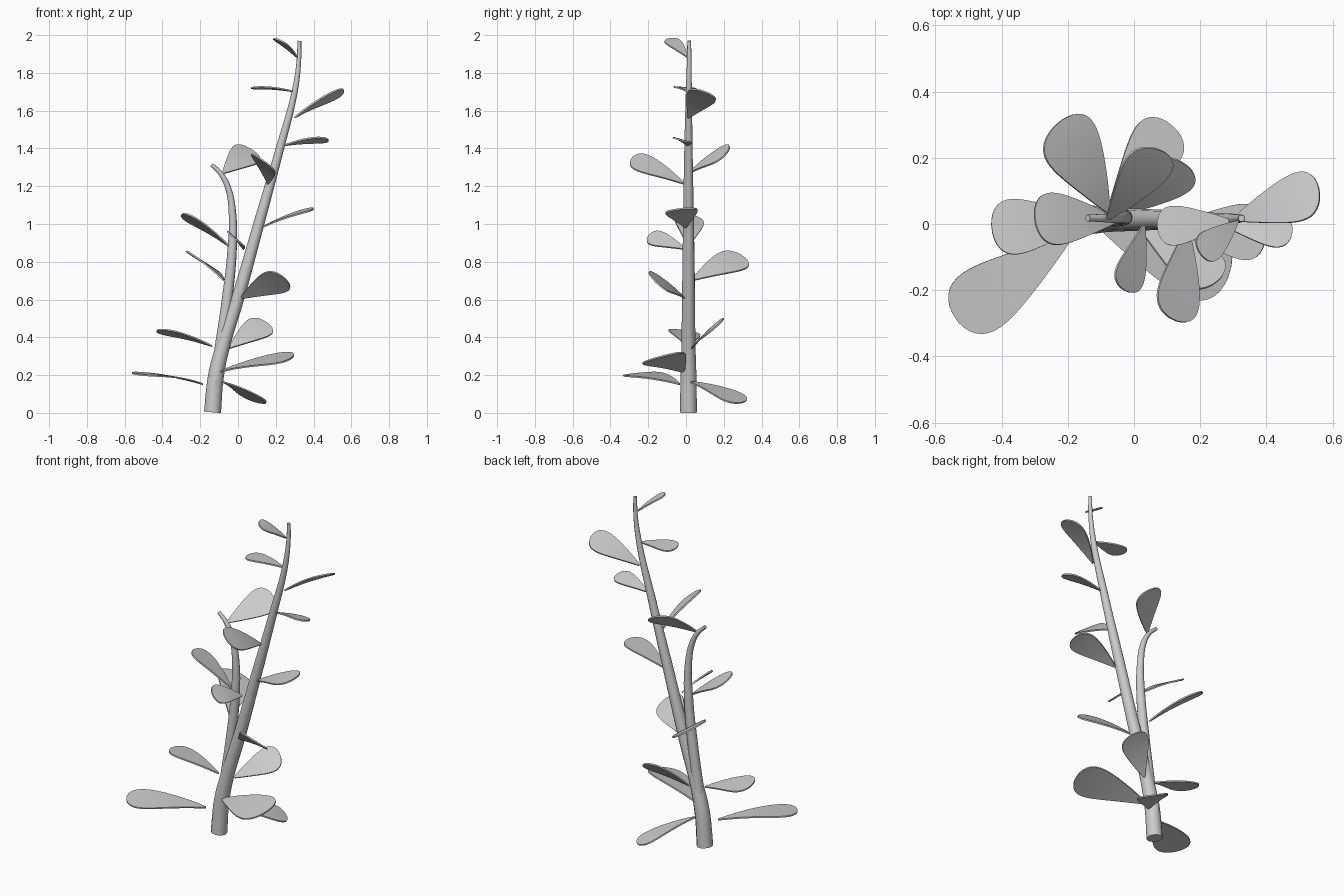
import bpy, bmesh
from mathutils import Vector

if "Cube" in bpy.data.objects:
    bpy.data.objects.remove(bpy.data.objects["Cube"])


def stem(name, points):
    """Tapered round stem through (x, y, z, radius) points."""
    cu = bpy.data.curves.new(name, 'CURVE')
    cu.dimensions = '3D'
    cu.bevel_depth = 1.0
    cu.bevel_resolution = 4
    cu.resolution_u = 6
    cu.use_fill_caps = True
    sp = cu.splines.new('BEZIER')
    sp.bezier_points.add(len(points) - 1)
    for bp, (x, y, z, r) in zip(sp.bezier_points, points):
        bp.co = (x, y, z)
        bp.radius = r
        bp.handle_left_type = bp.handle_right_type = 'AUTO'
    ob = bpy.data.objects.new(name, cu)
    bpy.context.collection.objects.link(ob)
    finish(ob)


def finish(ob):
    bpy.ops.object.select_all(action='DESELECT')
    ob.select_set(True)
    bpy.context.view_layer.objects.active = ob
    bpy.ops.object.convert(target='MESH')
    bpy.ops.object.shade_smooth_by_angle()


def leaf(name, base, tip, width, camber=0.035):
    """Thin teardrop blade, widest near its rounded tip, arched along its length."""
    base, d, w = Vector(base), Vector(tip) - Vector(base), Vector(width)
    size = w.length
    w = (w - d * (w.dot(d) / d.length_squared)).normalized() * size
    n = d.cross(w).normalized()
    if n.z < 0:
        n = -n
    bm = bmesh.new()
    rows, cols = 18, 6
    grid = []
    for i in range(rows + 1):
        t = 0.02 + 0.978 * (1 - (1 - i / rows) ** 1.6)
        half = 0.5 * t ** 0.9 * (1 - t ** 6) ** 0.5 / 0.705
        mid = base + d * t + n * (camber * d.length * 4 * t * (1 - t))
        grid.append([bm.verts.new(mid + w * half * (2 * j / cols - 1))
                     for j in range(cols + 1)])
    for a, b in zip(grid, grid[1:]):
        for j in range(cols):
            bm.faces.new((a[j], a[j + 1], b[j + 1], b[j]))
    bmesh.ops.recalc_face_normals(bm, faces=bm.faces)
    me = bpy.data.meshes.new(name)
    bm.to_mesh(me)
    bm.free()
    ob = bpy.data.objects.new(name, me)
    bpy.context.collection.objects.link(ob)
    so = ob.modifiers.new('thickness', 'SOLIDIFY')
    so.thickness = 0.008
    so.offset = 0
    finish(ob)


# Stems
stem('main_stem', [(-0.135, 0.013, 0.003, .045), (-0.116, 0.013, 0.2, .042),
                   (-0.078, 0.013, 0.36, .037), (-0.003, 0.013, 0.6, .034),
                   (0.11, 0.013, 1.0, .029), (0.222, 0.013, 1.4, .022),
                   (0.30, 0.015, 1.7, .016), (0.322, 0.017, 1.86, .012),
                   (0.325, 0.017, 1.97, .010)])
stem('side_stem', [(-0.125, 0.015, 0.15, .03), (-0.093, 0.018, 0.35, .03),
                   (-0.058, 0.02, 0.6, .028), (-0.032, 0.02, 0.85, .025),
                   (-0.029, 0.02, 1.05, .02), (-0.052, 0.018, 1.19, .016),
                   (-0.09, 0.018, 1.265, .013), (-0.14, 0.018, 1.315, .01)])

# Leaves: base, tip, edge-to-edge width vector
leaves = [
    ((.315, .01, 1.88), (.20, -.09, 1.98), (.065, -.065, -.025)),
    ((.30, .01, 1.70), (.07, -.01, 1.72), (0, .12, -.01)),
    ((.295, .01, 1.56), (.56, .10, 1.70), (-.03, .14, -.06)),
    ((.24, .01, 1.415), (.478, -.03, 1.445), (0, .10, -.03)),
    ((.16, -.005, 1.21), (.12, -.29, 1.345), (.12, 0, -.10)),
    ((-.085, .01, 1.265), (.075, .225, 1.39), (.11, -.07, -.10)),
    ((.125, .0, .98), (.40, -.03, 1.08), (0, .17, .015)),
    ((-.045, .01, .88), (-.30, .015, 1.05), (0, .155, -.045)),
    ((.03, 0, .865), (-.03, -.20, .935), (.085, 0, -.08)),
    ((-.075, .03, .70), (-.23, .305, .825), (.16, .06, -.11)),
    ((.01, -.005, .605), (.25, -.175, .71), (.13, .07, -.09)),
    ((-.05, .03, .34), (.155, .18, .475), (.10, -.09, -.09)),
    ((-.13, .01, .35), (-.43, -.015, .435), (.02, .165, -.035)),
    ((-.085, .02, .165), (.11, .30, .055), (.14, -.09, -.035)),
    ((-.105, -.01, .215), (.29, -.145, .295), (.06, .215, .06)),
    ((-.18, -.03, .15), (-.54, -.285, .205), (.15, -.13, -.025)),
]
for i, args in enumerate(leaves, 1):
    leaf(f'leaf_{i:02d}', *args)
